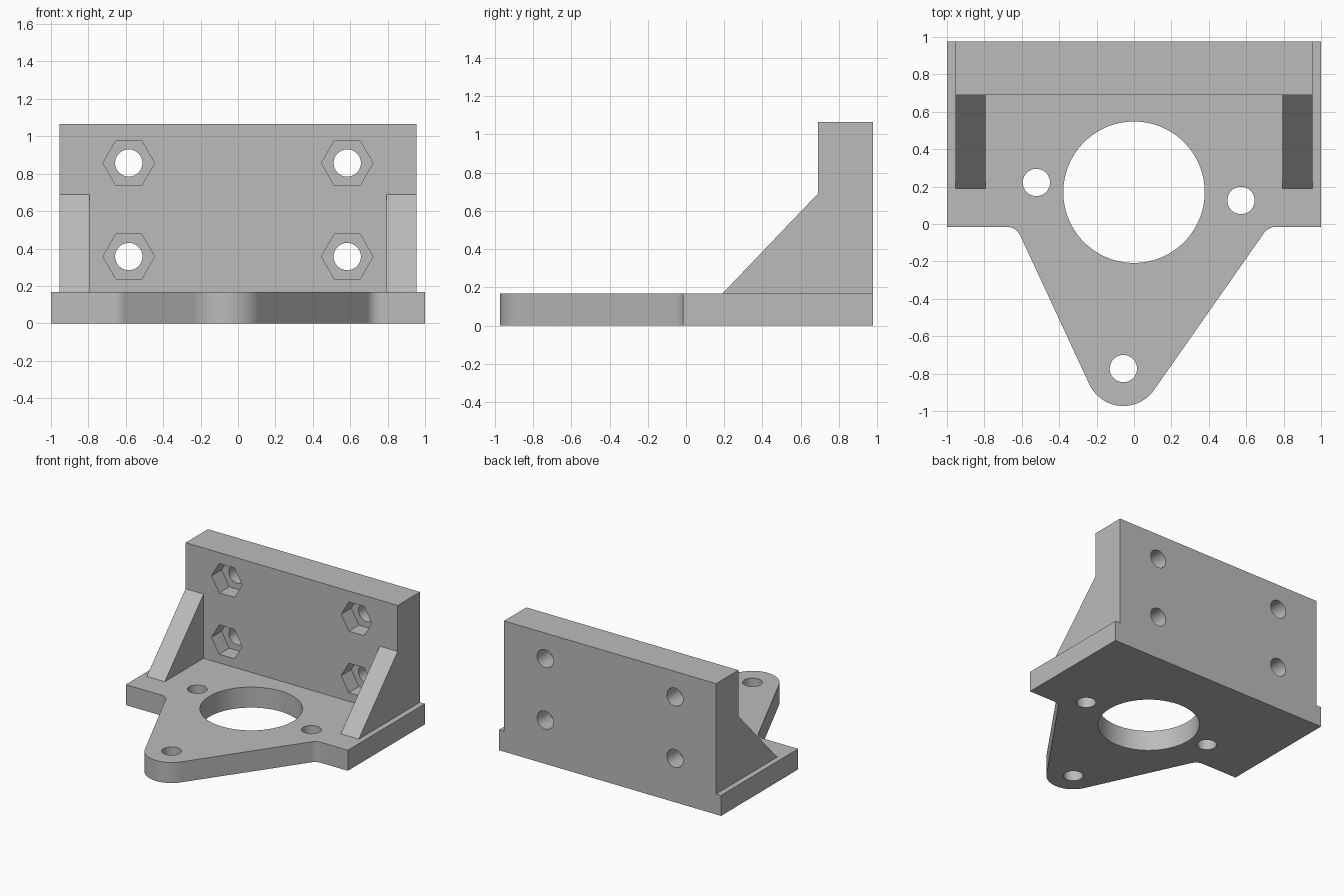
import bpy, bmesh
from math import sin, cos, radians, pi
from mathutils import Matrix, Vector

cube = bpy.data.objects.get("Cube")
if cube:
    bpy.data.objects.remove(cube, do_unlink=True)

GREY = (0.5, 0.5, 0.5, 1.0)
mat = bpy.data.materials.new("plain grey")
mat.use_nodes = True
mat.diffuse_color = GREY
mat.node_tree.nodes["Principled BSDF"].inputs["Base Color"].default_value = GREY

# Shared dimensions
BASE_TOP, WALL_TOP, RIB_TOP = 0.167, 1.065, 0.69
WALL_FRONT, BACK, BASE_FRONT = 0.69, 0.977, -0.015
HALF_WALL, BOLT_R = 0.955, 0.073
TIP = (-0.057, -0.773)


def arc(cx, cy, r, start, end, steps):
    """Points along an arc, angles in degrees."""
    angles = [radians(start + (end - start) * i / steps) for i in range(steps + 1)]
    return [(cx + r * cos(a), cy + r * sin(a)) for a in angles]


def prism(name, points, low, high, axis="Z"):
    """Extrude a profile: XY along z, or YZ along x."""
    bm = bmesh.new()
    place = (lambda p: (p[0], p[1], low)) if axis == "Z" else (lambda p: (low, p[0], p[1]))
    face = bm.faces.new([bm.verts.new(place(p)) for p in points])
    moved = bmesh.ops.extrude_face_region(bm, geom=[face])["geom"]
    step = Vector((0, 0, high - low)) if axis == "Z" else Vector((high - low, 0, 0))
    bmesh.ops.translate(bm, vec=step, verts=[v for v in moved if isinstance(v, bmesh.types.BMVert)])
    return finish(name, bm)


def cylinder(name, centre, r, depth, sides, along_y=False):
    bm = bmesh.new()
    turn = Matrix.Rotation(pi / 2, 4, "X") if along_y else Matrix()
    # Turn hexagons so their flats lie level
    spin = Matrix.Rotation(pi / 6 if sides == 6 else 0, 4, "Z")
    bmesh.ops.create_cone(bm, cap_ends=True, segments=sides, radius1=r, radius2=r,
                          depth=depth, matrix=Matrix.Translation(centre) @ turn @ spin)
    return finish(name, bm)


def finish(name, bm):
    bmesh.ops.recalc_face_normals(bm, faces=bm.faces)
    mesh = bpy.data.meshes.new(name)
    bm.to_mesh(mesh)
    bm.free()
    mesh.materials.append(mat)
    ob = bpy.data.objects.new(name, mesh)
    bpy.context.collection.objects.link(ob)
    return ob


def cut(target, cutters):
    bpy.context.view_layer.objects.active = target
    for cutter in cutters:
        cutter.hide_render = True
        mod = target.modifiers.new("cut", "BOOLEAN")
        mod.operation, mod.solver, mod.object = "DIFFERENCE", "EXACT", cutter
        bpy.ops.object.modifier_apply(modifier=mod.name)
        bpy.data.objects.remove(cutter, do_unlink=True)


def smooth(ob):
    bpy.ops.object.select_all(action="DESELECT")
    ob.select_set(True)
    bpy.context.view_layer.objects.active = ob
    bpy.ops.object.shade_smooth_by_angle(angle=radians(30))


# Base plate with a tapering rounded nose and filleted inner corners
outline = [(1, BACK), (-1, BACK), (-1, BASE_FRONT)]
outline += arc(-0.681, BASE_FRONT - 0.08, 0.08, 90, 25, 10)
outline += arc(*TIP, 0.2, 205, 325, 28)
outline += arc(0.76, BASE_FRONT - 0.08, 0.08, 145, 90, 10)
outline += [(1, BASE_FRONT)]
base = prism("base_plate", outline, 0, BASE_TOP)

# Large opening and three mounting holes
holes = [cylinder("opening_cutter", (0, 0.17, 0.1), 0.378, 1, 96)]
for x, y in [(-0.522, 0.222), (0.572, 0.126), TIP]:
    holes.append(cylinder("mount_cutter", (x, y, 0.1), BOLT_R, 1, 48))
cut(base, holes)
smooth(base)

# Upright wall with four bolt holes and hexagonal nut pockets
wall = prism("upright_wall", [(WALL_FRONT, BASE_TOP), (BACK, BASE_TOP),
                              (BACK, WALL_TOP), (WALL_FRONT, WALL_TOP)],
             -HALF_WALL, HALF_WALL, "X")
POCKET_DEPTH = 0.13
bolts = []
for x in (-0.584, 0.584):
    for z in (0.357, 0.857):
        bolts.append(cylinder("bolt_cutter", (x, 0.8, z), BOLT_R, 1, 48, True))
        pocket = cylinder("pocket_cutter", (0, 0, 0), 0.138, 2 * POCKET_DEPTH, 6, True)
        # Ensure corners point sideways whatever the starting vertex
        if max(v.co.z for v in pocket.data.vertices) > 0.13:
            pocket.data.transform(Matrix.Rotation(pi / 6, 4, "Y"))
        pocket.data.transform(Matrix.Translation((x, WALL_FRONT, z)))
        bolts.append(pocket)
cut(wall, bolts)
smooth(wall)

# Triangular side ribs
for name, x0, x1 in (("right_rib", -HALF_WALL, -0.793), ("left_rib", 0.793, HALF_WALL)):
    prism(name, [(0.19, BASE_TOP), (WALL_FRONT, BASE_TOP), (WALL_FRONT, RIB_TOP)], x0, x1, "X")
